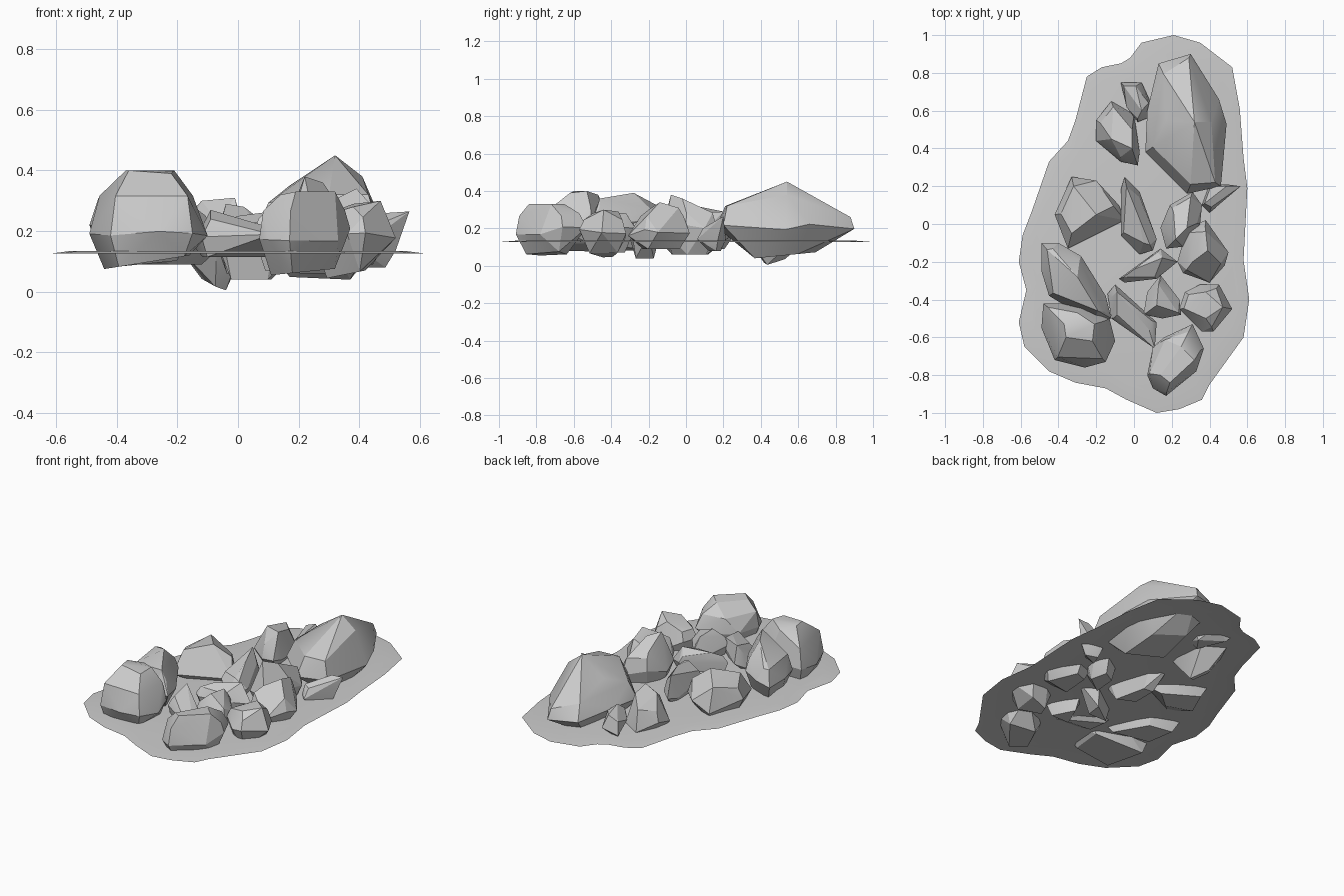
import bpy, bmesh, random
from mathutils import Vector

random.seed(7)


def finish(name, bm):
    bmesh.ops.recalc_face_normals(bm, faces=bm.faces[:])
    mesh = bpy.data.meshes.new(name)
    bm.to_mesh(mesh)
    bm.free()
    ob = bpy.data.objects.new(name, mesh)
    bpy.context.collection.objects.link(ob)
    bpy.ops.object.select_all(action='DESELECT')
    ob.select_set(True)
    bpy.context.view_layer.objects.active = ob
    bpy.ops.object.shade_smooth_by_angle(angle=0.4)
    return ob


def rock(name, outline, waist, crest, bottom, foot=0.6, shoulder=0.82, lean=(0, 0)):
    """Faceted stone: hull of plan outline at the waist, a shoulder ring, crest points and a foot ring
    whose underside rises along the lean direction."""
    c = sum((Vector(p) for p in outline), Vector((0, 0))) / len(outline)
    top = sum(p[2] for p in crest) / len(crest)
    feet = [c + (Vector(p) - c) * foot for p in outline[::2]]
    rise = [f.dot(Vector(lean)) for f in feet]
    pts = [Vector(p) for p in crest]
    pts += [Vector((*f, bottom + r - min(rise))) for f, r in zip(feet, rise)]
    for i, p in enumerate(outline):
        pts.append(Vector((*p, waist + random.uniform(-0.03, 0.02))))
        if i % 2 == 0:
            pts.append(Vector((*(c + (Vector(p) - c) * shoulder), waist + (top - waist) * 0.6)))
    bm = bmesh.new()
    for p in pts:
        bm.verts.new(p)
    bmesh.ops.convex_hull(bm, input=bm.verts[:])
    loose = [v for v in bm.verts if not v.link_faces]
    bmesh.ops.delete(bm, geom=loose, context='VERTS')
    # Merge nearly coplanar triangles into larger facets
    bmesh.ops.dissolve_limit(bm, angle_limit=0.2, verts=bm.verts[:], edges=bm.edges[:])
    return finish(name, bm)


# Ground sheet with a slightly drooping rim
edge = [(.21, 1), (.35, .96), (.52, .83), (.56, .61), (.58, .35), (.6, .19), (.58, -.19),
        (.61, -.4), (.58, -.6), (.4, -.85), (.36, -.93), (.24, -.98), (.12, -1), (-.04, -.93),
        (-.15, -.87), (-.31, -.84), (-.45, -.78), (-.58, -.65), (-.61, -.52), (-.57, -.35),
        (-.61, -.2), (-.59, -.06), (-.54, .07), (-.45, .33), (-.35, .44), (-.31, .55),
        (-.25, .78), (-.17, .83), (-.07, .85), (-.02, .88), (.04, .96)]
bm = bmesh.new()
outer = [bm.verts.new((x, y, 0.127)) for x, y in edge]
inner = [bm.verts.new((x * .9, y * .9, 0.135)) for x, y in edge]
for i in range(len(edge)):
    j = (i + 1) % len(edge)
    bm.faces.new((outer[i], outer[j], inner[j], inner[i]))
bm.faces.new(inner)
finish("ground_sheet", bm)

# Back group: the big boulder and its two neighbours
rock("big_boulder", [(.13, .85), (.3, .9), (.45, .66), (.49, .53), (.46, .2), (.28, .16), (.06, .38), (.07, .6)],
     .22, [(.32, .54, .45), (.41, .54, .38), (.29, .88, .26), (.3, .21, .32), (.43, .22, .32),
           (.17, .55, .35), (.15, .4, .32)], .04, .5, lean=(0, .1))
rock("back_pebble", [(-.07, .75), (.04, .75), (.09, .64), (.07, .56), (.02, .54), (-.04, .62)],
     .17, [(.01, .73, .24), (.04, .6, .25)], .115, .8)
rock("back_stone", [(-.12, .65), (0, .58), (.03, .38), (.02, .31), (-.07, .33), (-.2, .44), (-.2, .55)],
     .16, [(-.11, .62, .26), (-.01, .5, .29), (-.01, .4, .31), (-.12, .45, .3)], .005, .35, lean=(-.4, .1))

# Left group
rock("left_stone", [(-.33, .25), (-.2, .23), (-.08, .1), (-.05, .02), (-.22, -.02), (-.35, -.13), (-.42, .05)],
     .18, [(-.32, .2, .29), (-.2, .05, .32), (-.33, -.05, .29)], .09, .75)
rock("left_long_stone", [(-.49, -.1), (-.4, -.1), (-.28, -.17), (-.15, -.38), (-.12, -.5), (-.22, -.52), (-.45, -.38), (-.49, -.25)],
     .24, [(-.43, -.13, .31), (-.3, -.28, .39), (-.19, -.46, .36)], .08, lean=(.1, 0))
rock("front_left_block", [(-.48, -.42), (-.49, -.55), (-.42, -.72), (-.26, -.76), (-.15, -.73), (-.1, -.62), (-.13, -.5), (-.25, -.42)],
     .2, [(-.37, -.53, .4), (-.21, -.53, .4), (-.36, -.6, .4), (-.22, -.62, .39), (-.3, -.47, .38)],
     .075, .8, .88, lean=(.16, 0))

# Middle group
rock("middle_stone", [(-.07, .18), (-.05, .25), (.03, .17), (.12, -.08), (.1, -.14), (.03, -.16), (-.07, -.06)],
     .17, [(-.04, .2, .29), (.02, .05, .28), (.05, -.1, .24)], .06)
rock("middle_tall_stone", [(.31, .17), (.36, .1), (.35, 0), (.26, -.12), (.17, -.13), (.14, -.02), (.19, .1)],
     .21, [(.22, -.08, .38), (.28, -.02, .36), (.3, .13, .28), (.21, .06, .31)], .06)
rock("middle_shard", [(-.08, -.29), (.02, -.2), (.14, -.13), (.23, -.2), (.12, -.29), (-.05, -.31)],
     .18, [(0, -.24, .25), (.15, -.18, .27)], .04)
rock("middle_pebble", [(.05, -.48), (.07, -.36), (.14, -.27), (.24, -.4), (.25, -.48), (.15, -.5)],
     .19, [(.13, -.32, .28), (.12, -.43, .29), (.2, -.43, .26)], .07)
rock("front_slab", [(-.14, -.37), (-.1, -.32), (.12, -.52), (.11, -.66), (-.12, -.5)],
     .17, [(-.09, -.36, .27), (.08, -.56, .22), (-.09, -.48, .24)], .115, .8)

# Right group
rock("right_stone", [(.38, .02), (.5, -.15), (.48, -.22), (.4, -.31), (.26, -.26), (.23, -.2), (.28, -.02)],
     .19, [(.38, -.04, .31), (.39, -.14, .34), (.31, -.2, .3)], .09, .7)
rock("right_shard", [(.4, .21), (.49, .21), (.52, .17), (.4, .06), (.36, .1)],
     .16, [(.565, .2, .265), (.49, .2, .26), (.41, .09, .2)], .08)
rock("right_pebble", [(.27, -.36), (.35, -.32), (.45, -.32), (.52, -.45), (.42, -.57), (.36, -.57), (.24, -.45)],
     .18, [(.38, -.36, .29), (.47, -.44, .3), (.38, -.5, .28)], .045, lean=(.2, 0))
rock("front_right_block", [(.07, -.8), (.1, -.65), (.16, -.6), (.31, -.53), (.37, -.66), (.33, -.78), (.17, -.91), (.1, -.87)],
     .19, [(.14, -.8, .32), (.19, -.84, .33), (.32, -.72, .33), (.25, -.65, .33), (.29, -.57, .28)],
     .055, .7, .9, lean=(.1, 0))
